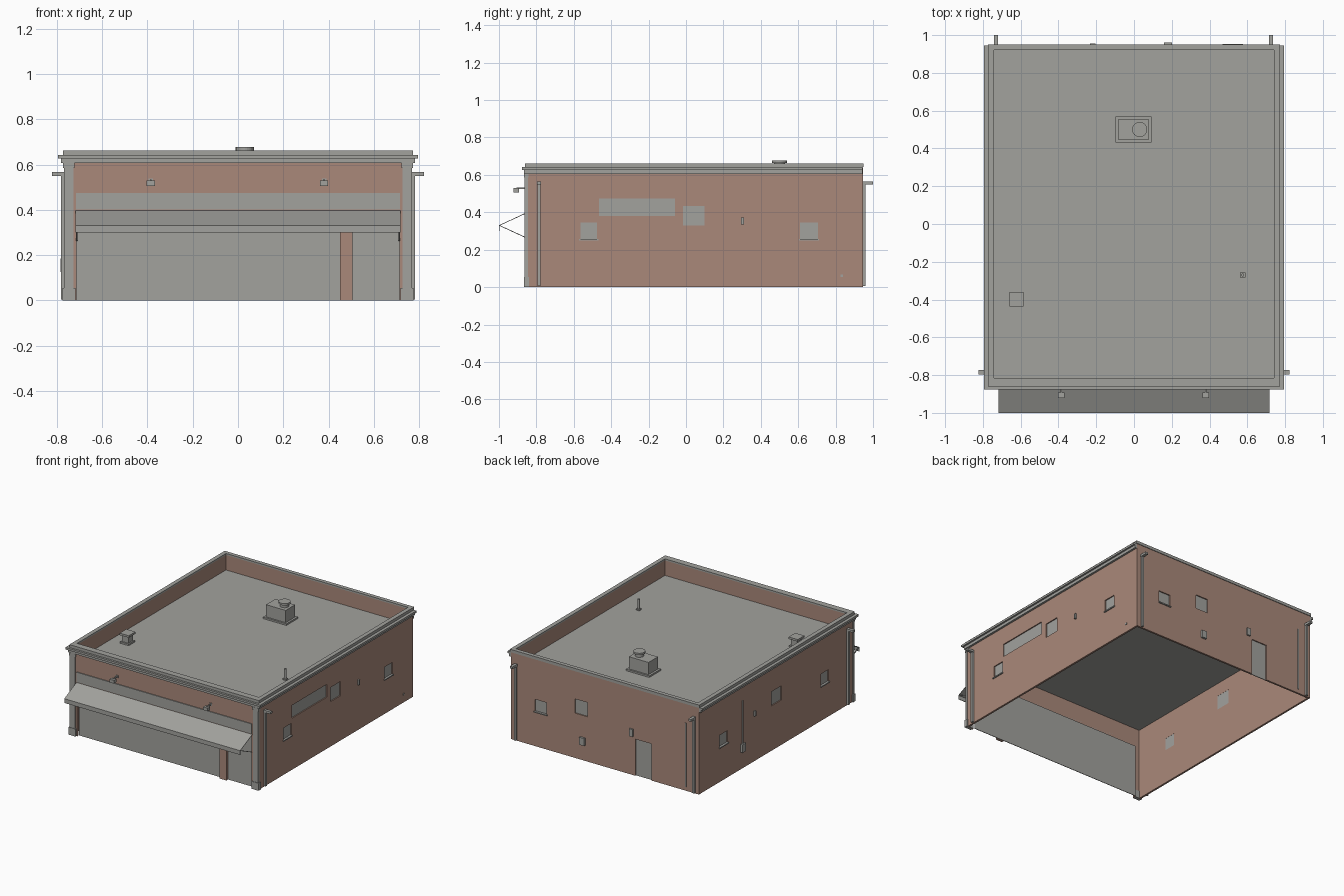
import bpy, bmesh
from mathutils import Vector

old = bpy.data.objects.get("Cube")
if old:
    bpy.data.objects.remove(old, do_unlink=True)


def material(name, rgb):
    m = bpy.data.materials.new(name)
    m.use_nodes = True
    m.diffuse_color = (*rgb, 1)
    m.node_tree.nodes["Principled BSDF"].inputs["Base Color"].default_value = (*rgb, 1)
    return m


GREY = material("stone grey", (0.36, 0.36, 0.34))
BROWN = material("brick brown", (0.40, 0.25, 0.195))

# Outer wall planes
WX, FRONT, BACK, ROOF = 0.767, -0.857, 0.945, 0.54


def finish(name, bm, mat):
    bmesh.ops.recalc_face_normals(bm, faces=bm.faces)
    mesh = bpy.data.meshes.new(name)
    bm.to_mesh(mesh)
    bm.free()
    mesh.materials.append(mat)
    ob = bpy.data.objects.new(name, mesh)
    bpy.context.collection.objects.link(ob)
    return ob


def box(name, a, b, mat=GREY):
    """Box between two opposite corners."""
    a, b = Vector(a), Vector(b)
    bm = bmesh.new()
    bmesh.ops.create_cube(bm, size=1)
    for v in bm.verts:
        v.co = (a + b) / 2 + v.co * (b - a)
    return finish(name, bm, mat)


def on_wall(side, u, z, d):
    """Point on a wall; d is the depth inward, negative stands proud."""
    return {"front": (u, FRONT + d, z), "back": (u, BACK - d, z),
            "right": (-WX + d, u, z), "left": (WX - d, u, z)}[side]


def wall_box(name, side, u, z, d, mat=GREY):
    return box(f"{side}_{name}", on_wall(side, u[0], z[0], d[0]),
               on_wall(side, u[1], z[1], d[1]), mat)


def wall(side, u0, u1, holes, thick=0.014):
    """Wall slab with rectangular openings given as (u0, u1, z0, z1)."""
    us = sorted({u0, u1, *[h[0] for h in holes], *[h[1] for h in holes]})
    zs = sorted({0, 0.64, *[h[2] for h in holes], *[h[3] for h in holes]})
    bm = bmesh.new()
    for ua, ub in zip(us, us[1:]):
        for za, zb in zip(zs, zs[1:]):
            cu, cz = (ua + ub) / 2, (za + zb) / 2
            if any(h[0] < cu < h[1] and h[2] < cz < h[3] for h in holes):
                continue
            corners = [(ua, za), (ub, za), (ub, zb), (ua, zb)]
            bm.faces.new([bm.verts.new(on_wall(side, u, z, 0)) for u, z in corners])
    bmesh.ops.remove_doubles(bm, verts=bm.verts, dist=0.0001)
    kept = bm.faces[:]
    grown = bmesh.ops.extrude_face_region(bm, geom=kept, use_keep_orig=True)["geom"]
    shift = Vector(on_wall(side, 0, 0, thick)) - Vector(on_wall(side, 0, 0, 0))
    bmesh.ops.translate(bm, vec=shift, verts=[g for g in grown if isinstance(g, bmesh.types.BMVert)])
    ob = finish(f"{side}_wall", bm, BROWN)
    bpy.context.view_layer.update()
    return ob


def ring(name, outer, inner, z0, z1, mat=GREY):
    """Rectangular band; outer and inner are (half width, y front, y back)."""
    bm = bmesh.new()
    loops = []
    for (hx, ya, yb), z in ((outer, z0), (outer, z1), (inner, z1), (inner, z0)):
        loops.append([bm.verts.new((x, y, z)) for x, y in
                      ((-hx, ya), (hx, ya), (hx, yb), (-hx, yb))])
    for k in range(4):
        a, b = loops[k], loops[(k + 1) % 4]
        for i in range(4):
            j = (i + 1) % 4
            bm.faces.new((a[i], a[j], b[j], b[i]))
    return finish(name, bm, mat)


def strip(name, path, x0, x1):
    """Thin sheet following a y-z path between two x positions."""
    bm = bmesh.new()
    rows = [[bm.verts.new((x, y, z)) for x in (x0, x1)] for y, z in path]
    for a, b in zip(rows, rows[1:]):
        bm.faces.new((a[0], a[1], b[1], b[0]))
    ob = finish(name, bm, GREY)
    mod = ob.modifiers.new("thickness", "SOLIDIFY")
    mod.thickness, mod.offset = 0.004, 0
    return ob


def cylinder(name, centre, radius, height, sides=24):
    bm = bmesh.new()
    bmesh.ops.create_cone(bm, cap_ends=True, segments=sides, radius1=radius,
                          radius2=radius, depth=height)
    bmesh.ops.translate(bm, vec=centre, verts=bm.verts)
    return finish(name, bm, GREY)


# Walls with their openings
side_windows = [(-0.565, -0.475, 0.255, 0.345), (-0.015, 0.10, 0.33, 0.435),
                (0.61, 0.705, 0.255, 0.345)]
long_window = (-0.465, -0.06, 0.38, 0.475)
back_windows = [(0.475, 0.57, 0.255, 0.345), (0.14, 0.245, 0.33, 0.435)]
back_door = (-0.38, -0.25, 0, 0.27)
shop_front = (-0.712, 0.712, 0, 0.39)
openings = {"left": side_windows + [long_window], "right": side_windows,
            "back": back_windows + [back_door], "front": [shop_front]}
for side, holes in openings.items():
    ends = (-WX, WX) if side in ("front", "back") else (FRONT, BACK)
    wall(side, *ends, holes)
    for i, (ua, ub, za, zb) in enumerate(holes):
        depth = (0.02, 0.024) if side == "front" else (0.008, 0.013)
        wall_box(f"pane_{i}", side, (ua, ub), (za, zb), depth)
        if 0.25 < za < 0.26:
            wall_box(f"sill_{i}", side, (ua - 0.006, ub + 0.006), (za - 0.005, za + 0.003), (-0.008, 0.01))

# Shop front pillar, transom and corner pilasters
wall_box("pillar", "front", (0.45, 0.505), (0, 0.39), (0, 0.02), BROWN)
wall_box("transom", "front", (-0.715, 0.715), (0.402, 0.475), (-0.006, 0.014))
for s, label in ((1, "left"), (-1, "right")):
    box(f"{label}_pilaster", (s * 0.725, -0.863, 0), (s * 0.769, -0.845, 0.606))
    box(f"{label}_pilaster_base", (s * 0.718, -0.867, 0), (s * 0.775, -0.84, 0.055))
    box(f"{label}_pilaster_capital", (s * 0.721, -0.866, 0.585), (s * 0.772, -0.842, 0.606))

# Awning with end arms
strip("awning", [(FRONT, 0.395), (-0.998, 0.33), (-0.998, 0.30)], -0.717, 0.717)
for s, label in ((1, "left"), (-1, "right")):
    strip(f"{label}_awning_arm", [(-0.998, 0.33), (FRONT, 0.265)], s * 0.709, s * 0.715)

# Roof, parapet and cornice
inner = (0.742, -0.815, 0.92)
box("roof", (-0.76, -0.85, ROOF - 0.008), (0.76, 0.938, ROOF))
ring("parapet", (0.766, -0.856, 0.944), inner, ROOF - 0.004, 0.65, BROWN)
band_inner = (0.755, -0.845, 0.93)
ring("cornice_lower", (0.782, -0.865, 0.944), band_inner, 0.606, 0.626)
ring("cornice_ledge", (0.795, -0.876, 0.9445), band_inner, 0.626, 0.641)
ring("coping", (0.773, -0.861, 0.949), inner, 0.641, 0.662)

# Downpipes with outlets
for side, u in (("left", -0.785), ("right", -0.785), ("back", 0.725), ("back", -0.73)):
    tag = "a" if u > 0 else "b"
    wall_box(f"outlet_{tag}", side, (u - 0.011, u + 0.011), (0.55, 0.566), (-0.055, 0.005))
    wall_box(f"downpipe_{tag}", side, (u - 0.008, u + 0.008), (0.005, 0.555), (-0.014, 0.002))

# Wall fittings: lamps, vents, boxes and conduits
for side in ("left", "right"):
    wall_box("wall_vent", side, (0.294, 0.309), (0.335, 0.372), (-0.013, 0.002))
wall_box("small_tap", "left", (0.825, 0.84), (0.055, 0.068), (-0.005, 0.002))
wall_box("conduit", "right", (0.435, 0.443), (0.17, 0.50), (-0.007, 0.002))
wall_box("meter_box", "right", (0.42, 0.458), (0.125, 0.185), (-0.016, 0.002))
wall_box("conduit", "back", (-0.664, -0.656), (0.03, 0.50), (-0.006, 0.002))
wall_box("meter_box", "back", (0.16, 0.20), (0.115, 0.17), (-0.015, 0.002))
wall_box("door_lamp", "back", (-0.232, -0.204), (0.285, 0.34), (-0.011, 0.002))
for u, label in ((-0.385, "a"), (0.38, "b")):
    wall_box(f"lamp_arm_{label}", "front", (u - 0.004, u + 0.004), (0.525, 0.533), (-0.05, 0.002))
    wall_box(f"lamp_plate_{label}", "front", (u - 0.01, u + 0.01), (0.52, 0.538), (-0.005, 0.002))
    wall_box(f"lamp_head_{label}", "front", (u - 0.018, u + 0.018), (0.506, 0.529), (-0.065, -0.035))

# Rooftop air unit with fan
box("air_unit_curb", (-0.098, 0.432, ROOF), (0.092, 0.568, ROOF + 0.012))
box("air_unit", (-0.083, 0.445, ROOF), (0.077, 0.555, 0.642))
cylinder("air_unit_fan_neck", (0.03, 0.5, 0.651), 0.03, 0.024)
cylinder("air_unit_fan", (0.03, 0.5, 0.67), 0.04, 0.014)

# Roof vent with cap
box("roof_vent_curb", (-0.657, -0.435, ROOF), (-0.587, -0.362, ROOF + 0.012))
box("roof_vent", (-0.647, -0.425, ROOF), (-0.597, -0.372, 0.60))
box("roof_vent_cap", (-0.659, -0.437, 0.60), (-0.585, -0.36, 0.615))

# Vent stack
box("vent_stack_base", (0.561, -0.284, ROOF), (0.589, -0.256, ROOF + 0.008))
cylinder("vent_stack", (0.575, -0.27, 0.58), 0.008, 0.08, 12)
